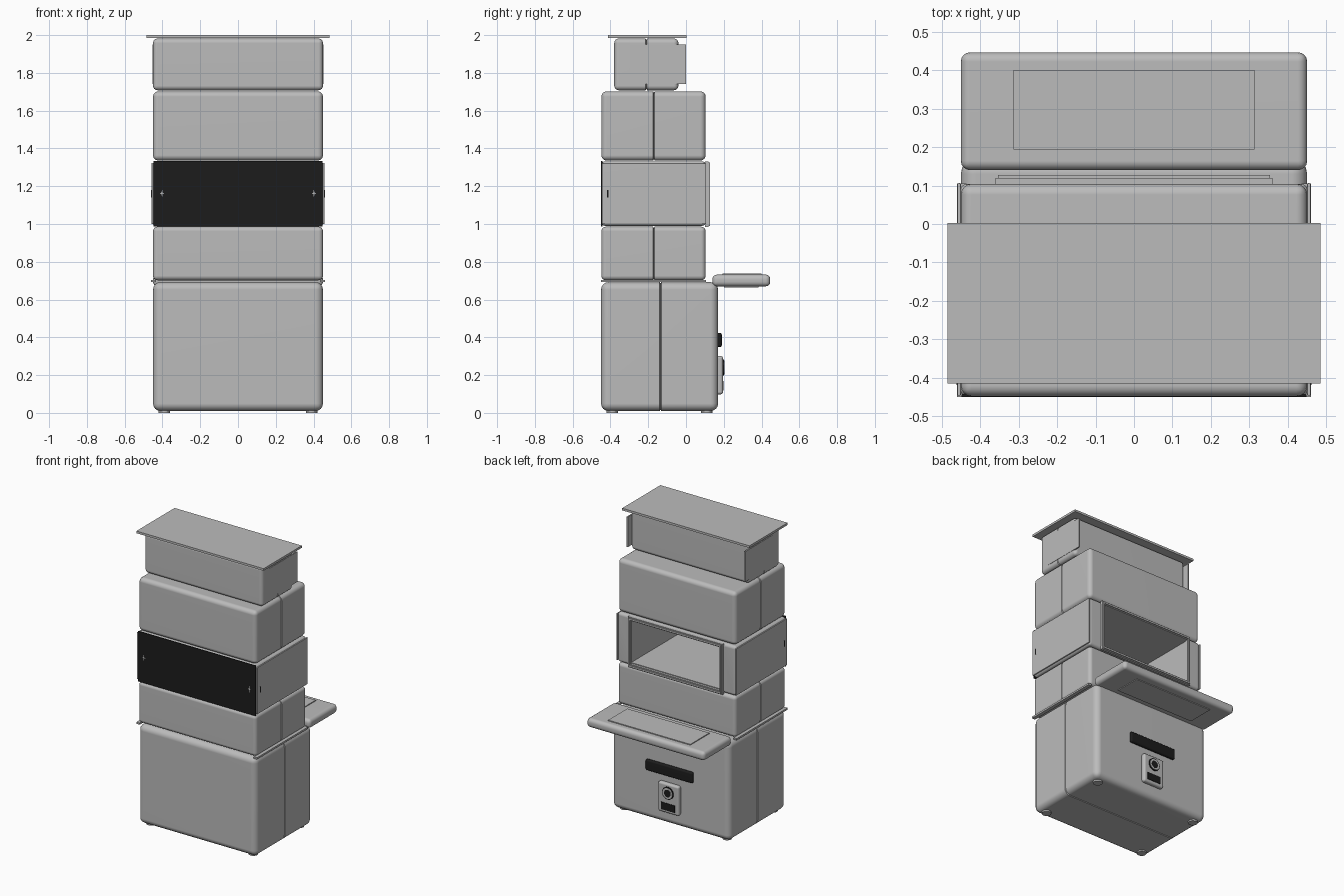
import bpy, bmesh, math
from mathutils import Vector

cube = bpy.data.objects.get("Cube")
if cube:
    bpy.data.objects.remove(cube, do_unlink=True)


def material(name, value):
    m = bpy.data.materials.new(name)
    m.use_nodes = True
    colour = (value, value, value, 1)
    m.diffuse_color = colour
    m.node_tree.nodes["Principled BSDF"].inputs["Base Color"].default_value = colour
    return m


GREY = material("light_grey", 0.5)
BLACK = material("black", 0.012)


def finish(name, bm, mat, smooth=True):
    mesh = bpy.data.meshes.new(name)
    bmesh.ops.recalc_face_normals(bm, faces=bm.faces)
    bm.to_mesh(mesh)
    bm.free()
    mesh.materials.append(mat)
    ob = bpy.data.objects.new(name, mesh)
    bpy.context.collection.objects.link(ob)
    if smooth:
        bpy.ops.object.select_all(action='DESELECT')
        ob.select_set(True)
        bpy.context.view_layer.objects.active = ob
        bpy.ops.object.shade_smooth_by_angle(angle=math.radians(35))
        ob.modifiers.new("even_shading", 'WEIGHTED_NORMAL').keep_sharp = True
    return ob


def box(name, x, y, z, mat=GREY, radius=0, seam=None, opening=None):
    """Box from (min, max) ranges, with rounded edges, a seam groove or a rear opening."""
    bm = bmesh.new()
    bmesh.ops.create_cube(bm, size=1)
    for v in bm.verts:
        v.co = Vector([(r[0] + r[1]) / 2 + c * (r[1] - r[0]) for c, r in zip(v.co, (x, y, z))])
    if radius:
        bmesh.ops.bevel(bm, geom=bm.edges[:], offset=radius, segments=4,
                        profile=0.5, affect='EDGES')
    if seam is not None:
        for offset in (-0.004, 0, 0.004):
            bmesh.ops.bisect_plane(bm, geom=bm.verts[:] + bm.edges[:] + bm.faces[:],
                                   plane_co=(0, seam + offset, 0), plane_no=(0, 1, 0))
        mid = Vector(((x[0] + x[1]) / 2, seam, (z[0] + z[1]) / 2))
        for v in bm.verts:
            if abs(v.co.y - seam) < 0.001:
                for axis in (0, 2):
                    d = v.co[axis] - mid[axis]
                    v.co[axis] -= math.copysign(min(0.008, abs(d)), d)
    if opening:
        half_width, depth = opening
        back = max(bm.faces, key=lambda f: f.calc_center_median().y)
        bmesh.ops.inset_individual(bm, faces=[back], thickness=0.004)
        for v in back.verts:
            v.co.x = math.copysign(half_width, v.co.x)
        new = bmesh.ops.extrude_face_region(bm, geom=[back])["geom"]
        for v in new:
            if isinstance(v, bmesh.types.BMVert):
                v.co.y -= depth
        if back.is_valid:
            bm.faces.remove(back)
    return finish(name, bm, mat, radius > 0)


def disc(name, centre, radius, depth, mat=GREY, axis='Z', sides=24):
    bm = bmesh.new()
    bmesh.ops.create_cone(bm, cap_ends=True, segments=sides,
                          radius1=radius, radius2=radius, depth=depth)
    ob = finish(name, bm, mat)
    ob.location = centre
    if axis == 'Y':
        ob.rotation_euler.x = math.pi / 2
    return ob


W = (-0.45, 0.45)
BODY_Y = (-0.448, 0.104)

# Stacked cabinets
box("base_cabinet", W, (-0.45, 0.17), (0.01, 0.692), radius=0.04, seam=-0.135)
box("lower_cabinet", W, BODY_Y, (0.702, 0.986), radius=0.024, seam=-0.17)
box("window_cabinet", (-0.453, 0.453), BODY_Y, (0.99, 1.332), radius=0.02,
    opening=(0.345, 0.54))
box("upper_cabinet", W, BODY_Y, (1.336, 1.702), radius=0.028, seam=-0.17)
box("top_cabinet", W, (-0.38, -0.04), (1.708, 1.982), radius=0.024, seam=-0.21)
box("roof_panel", (-0.485, 0.485), (-0.414, 0.002), (1.985, 2.0))

# Black front panel, inside and out
box("front_panel", (-0.448, 0.448), (-0.45, -0.443), (0.988, 1.334), BLACK)
box("inner_panel", (-0.344, 0.344), (-0.436, -0.428), (1.016, 1.306), BLACK)

# Frame around the rear window
for z0, label in ((0.984, "bottom"), (1.308, "top")):
    box("window_frame_" + label, (-0.36, 0.36), (0.1, 0.12), (z0, z0 + 0.024))
    box("window_lip_" + label, (-0.35, 0.35), (0.1, 0.127), (z0 + 0.006, z0 + 0.018))

for s, label in ((1, "left"), (-1, "right")):
    def span(a, b):
        return tuple(sorted((s * a, s * b)))
    box("window_frame_" + label, span(0.34, 0.36), (0.1, 0.12), (0.984, 1.332))
    box("window_lip_" + label, span(0.343, 0.353), (0.1, 0.127), (0.99, 1.326))
    # Side plates, rails and slots
    box("top_side_plate_" + label, span(0.443, 0.452), (-0.3, 0), (1.742, 1.95))
    box("window_side_plate_" + label, span(0.45, 0.459), (-0.446, 0.106), (1.0, 1.322), radius=0.003)
    box("side_rail_" + label, span(0.435, 0.46), (-0.45, 0.105), (0.692, 0.704))
    box("side_slot_" + label, span(0.458, 0.461), (-0.418, -0.41), (1.14, 1.18), BLACK)
    # Four-pointed mark on the front panel
    bm = bmesh.new()
    ring = []
    for i in range(8):
        r = 0.007 if i % 2 else 0.026
        a = i * math.pi / 4
        ring.append(bm.verts.new((s * 0.402 + r * 0.45 * math.cos(a), -0.451, 1.162 + r * math.sin(a))))
    face = bm.faces.new(ring)
    bmesh.ops.solidify(bm, geom=[face], thickness=0.002)
    finish("front_mark_" + label, bm, GREY, False)
    # Feet
    for y, end in ((-0.39, "front"), (0.11, "rear")):
        disc("foot_%s_%s" % (end, label), (s * 0.39, y, 0.012), 0.03, 0.024)

# Rear tray
box("tray", W, (0.14, 0.446), (0.67, 0.732), radius=0.024)
box("tray_mat", (-0.313, 0.313), (0.193, 0.4), (0.73, 0.738))
box("tray_underside", (-0.3, 0.3), (0.2, 0.385), (0.665, 0.672))

# Rear handle slot and dispenser
box("handle_slot", (-0.18, 0.18), (0.165, 0.19), (0.348, 0.424), BLACK, radius=0.012)
box("dispenser", (-0.08, 0.08), (0.16, 0.196), (0.098, 0.302), radius=0.014)
disc("dial_rim", (0, 0.197, 0.24), 0.043, 0.008, BLACK, 'Y')
disc("dial_ring", (0, 0.199, 0.24), 0.037, 0.008, GREY, 'Y')
disc("dial_centre", (0, 0.2, 0.24), 0.025, 0.009, BLACK, 'Y')
box("dispenser_slot", (-0.052, 0.052), (0.194, 0.199), (0.118, 0.168), BLACK)
